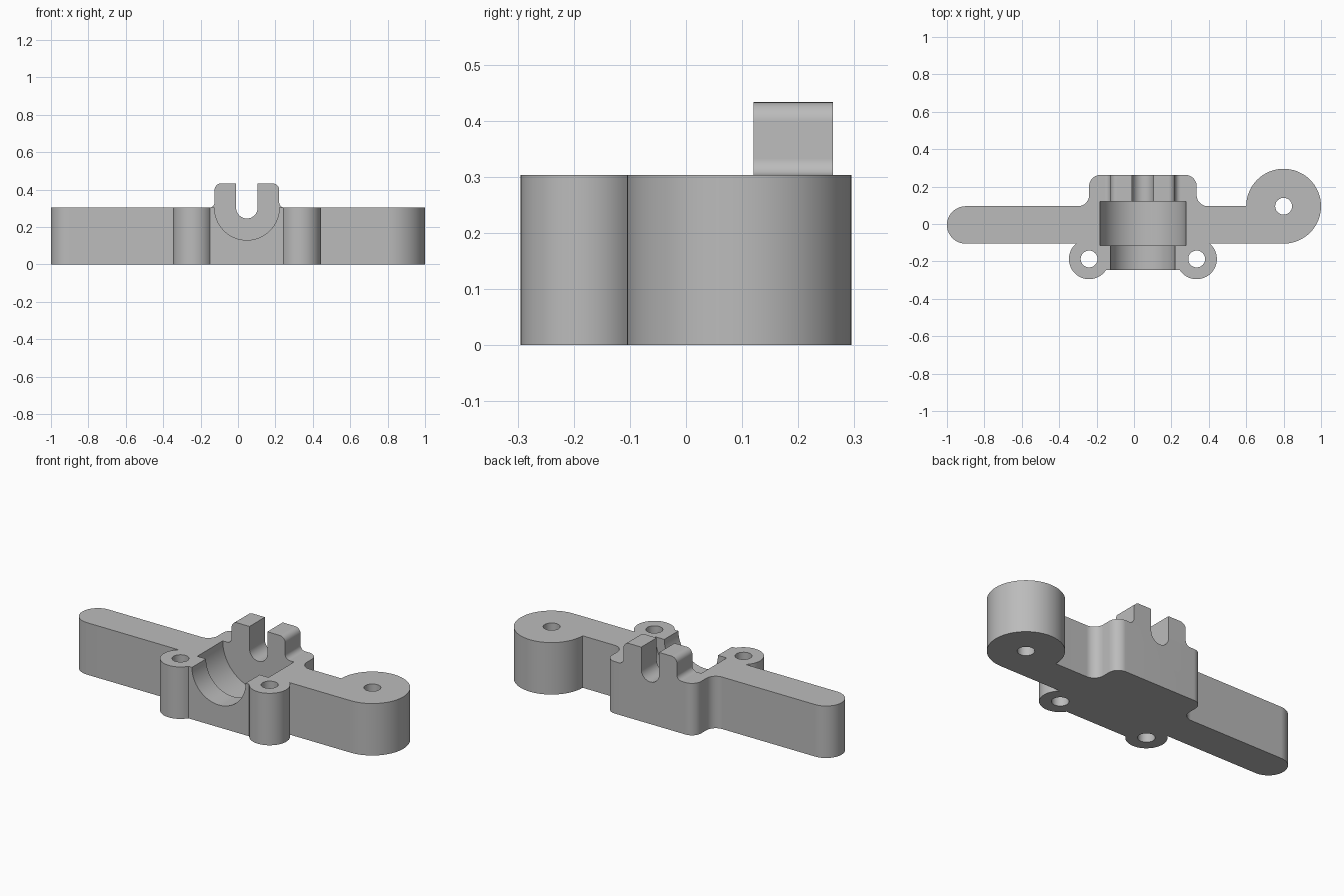
import bpy
import bmesh
from math import cos, sin, radians, pi, acos, asin, degrees
from mathutils import Matrix, Vector

if "Cube" in bpy.data.objects:
    bpy.data.objects.remove(bpy.data.objects["Cube"], do_unlink=True)

TOP = 0.303          # height of the plate
AXIS_X = 0.0475      # bearing axis, also the mirror line of the middle block
BACK = 0.262         # back face of the middle block
POCKET_BACK = 0.12

grey = bpy.data.materials.new("plain_grey")
grey.use_nodes = True
color = (0.5, 0.5, 0.5, 1)
grey.diffuse_color = color
grey.node_tree.nodes["Principled BSDF"].inputs["Base Color"].default_value = color


def arc(cx, cy, r, start, end):
    n = max(6, int(abs(end - start) / 5))
    angles = [radians(start + (end - start) * i / n) for i in range(n + 1)]
    return [(cx + r * cos(a), cy + r * sin(a)) for a in angles]


def finish(name, bm):
    bmesh.ops.recalc_face_normals(bm, faces=bm.faces)
    mesh = bpy.data.meshes.new(name)
    bm.to_mesh(mesh)
    bm.free()
    obj = bpy.data.objects.new(name, mesh)
    bpy.context.collection.objects.link(obj)
    mesh.materials.append(grey)
    return obj


def prism(name, points, offset):
    """Extrude a closed loop of 3D points along an offset."""
    bm = bmesh.new()
    face = bm.faces.new([bm.verts.new(p) for p in points])
    moved = bmesh.ops.extrude_face_region(bm, geom=[face], use_keep_orig=True)
    verts = [v for v in moved["geom"] if isinstance(v, bmesh.types.BMVert)]
    bmesh.ops.translate(bm, verts=verts, vec=Vector(offset))
    return finish(name, bm)


def cut_cylinder(target, r, start, end, segments):
    """Subtract a cylinder running between two points."""
    start, end = Vector(start), Vector(end)
    turn = (end - start).to_track_quat("Z", "Y").to_matrix().to_4x4()
    bm = bmesh.new()
    bmesh.ops.create_cone(bm, cap_ends=True, segments=segments, radius1=r, radius2=r,
                          depth=(end - start).length,
                          matrix=Matrix.Translation((start + end) / 2) @ turn)
    cutter = finish("cutter", bm)
    cutter.hide_render = True
    mod = target.modifiers.new("cut", "BOOLEAN")
    mod.operation = "DIFFERENCE"
    mod.solver = "EXACT"
    mod.object = cutter
    bpy.context.view_layer.objects.active = target
    bpy.ops.object.modifier_apply(modifier=mod.name)
    bpy.data.objects.remove(cutter, do_unlink=True)


# Plate outline: arm, two front lugs, round end boss, middle block
ARM_FRONT, ARM_BACK, FRONT = -0.105, 0.095, -0.245
LUG_DX, LUG_Y, LUG_R = 0.2875, -0.187, 0.108
inner = degrees(asin((FRONT - LUG_Y) / LUG_R))
outer = degrees(asin((ARM_FRONT - LUG_Y) / LUG_R))
SIDE, R = 0.2875, 0.06
left, right = AXIS_X - SIDE, AXIS_X + SIDE

outline = arc(AXIS_X - LUG_DX, LUG_Y, LUG_R, 180 - outer, 360 + inner)
outline += arc(AXIS_X + LUG_DX, LUG_Y, LUG_R, 180 - inner, 360 + outer)
outline += arc(0.8, ARM_BACK, 0.2, -90, 180)
outline += arc(right + R, ARM_BACK + R, R, 270, 180)
outline += arc(right - R, BACK - R, R, 0, 90)
outline += arc(left + R, BACK - R, R, 90, 180)
outline += arc(left - R, ARM_BACK + R, R, 360, 270)
outline += arc(-0.9, -0.005, 0.1, 90, 270)
body = prism("bracket_body", [(x, y, 0) for x, y in outline], (0, 0, TOP))

# Stepped half-round bearing seat and the round slot bottom behind it
for r, y0, y1 in ((0.173, -0.4, 0), (0.23, -0.115, POCKET_BACK), (0.0575, 0, 0.4)):
    cut_cylinder(body, r, (AXIS_X, y0, TOP), (AXIS_X, y1, TOP), 96)

# Screw holes
for x, y in ((AXIS_X - LUG_DX, LUG_Y), (AXIS_X + LUG_DX, LUG_Y), (0.8, ARM_BACK)):
    cut_cylinder(body, 0.045, (x, y, -0.1), (x, y, 0.5), 48)

# Two prongs beside the slot, flared at the foot and rounded on top
prong = [(0.0575, TOP)]
prong += arc(0.2025, TOP + 0.03, 0.03, 270, 180)
prong += arc(0.1375, 0.398, 0.035, 0, 90)
prong += [(0.0575, 0.433)]
parts = [body]
for name, side in (("left_prong", 1), ("right_prong", -1)):
    points = [(AXIS_X + side * x, POCKET_BACK, z) for x, z in prong]
    parts.append(prism(name, points, (0, BACK - POCKET_BACK, 0)))

bpy.ops.object.select_all(action="DESELECT")
for obj in parts:
    obj.select_set(True)
bpy.context.view_layer.objects.active = body
bpy.ops.object.shade_smooth_by_angle(angle=radians(30))
